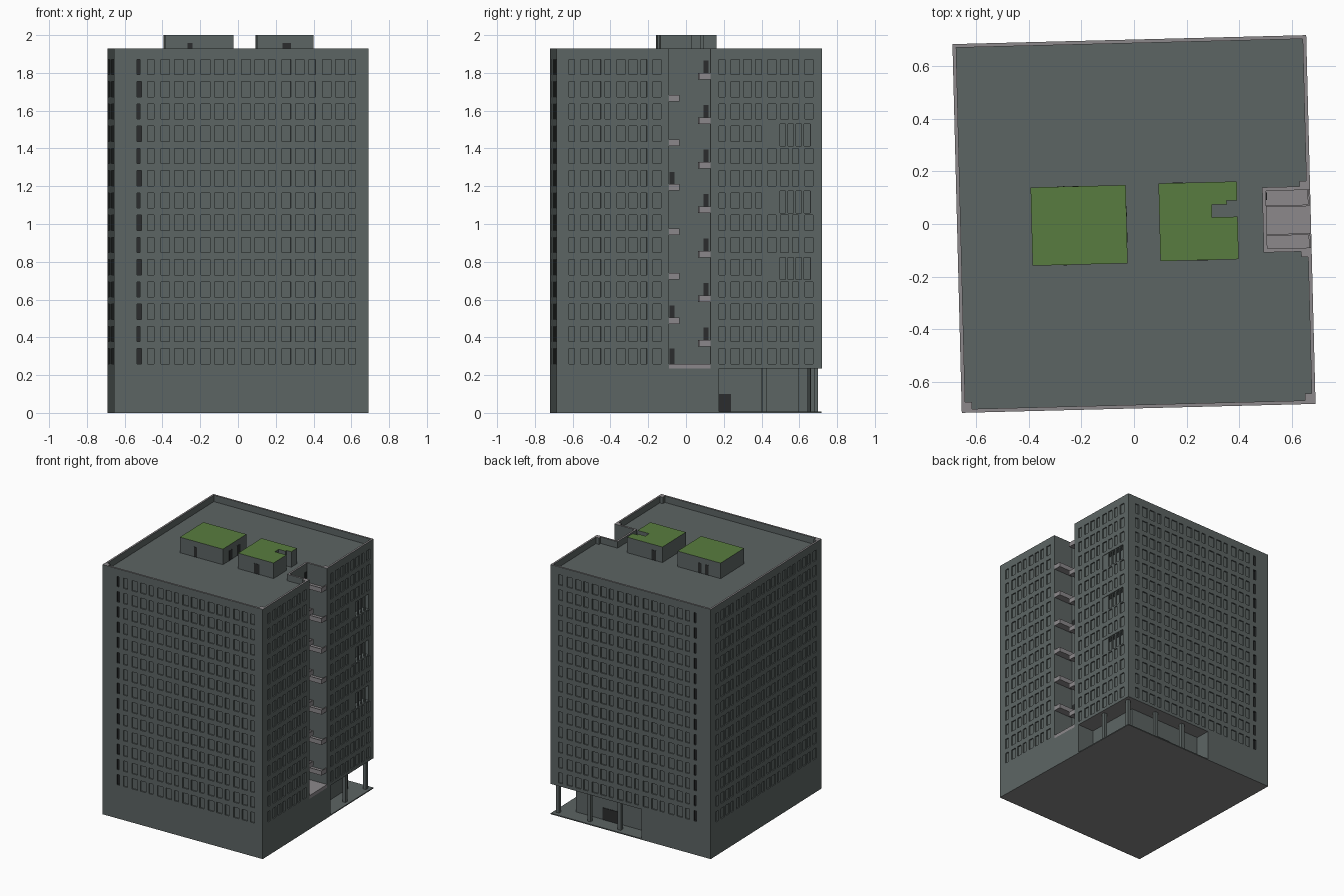
import bpy, bmesh, math

if "Cube" in bpy.data.objects:
    bpy.data.objects.remove(bpy.data.objects["Cube"])

ROT = math.radians(1.45)          # the whole block is turned slightly
HX, HY = 0.6735, 0.7020           # half footprint
ROOF, TOP, SOFFIT = 1.88, 1.93, 0.235
PITCH, FLOORS = 0.1178, 14


def material(name, rgb):
    m = bpy.data.materials.new(name)
    m.diffuse_color = (*rgb, 1)
    m.use_nodes = True
    m.node_tree.nodes["Principled BSDF"].inputs["Base Color"].default_value = m.diffuse_color
    return m


MATS = [material("wall_slate", (0.108, 0.129, 0.126)),
        material("pale_grey", (0.262, 0.247, 0.258)),
        material("roof_green", (0.098, 0.202, 0.050)),
        material("dark_glass", (0.024, 0.026, 0.027)),
        material("base_grey", (0.240, 0.236, 0.232))]
WALL, PALE, GREEN, DARK, BASE = range(5)


def finish(name, bm):
    me = bpy.data.meshes.new(name)
    bm.to_mesh(me)
    bm.free()
    for m in MATS:
        me.materials.append(m)
    ob = bpy.data.objects.new(name, me)
    ob.rotation_euler.z = ROT
    bpy.context.collection.objects.link(ob)
    return ob


def add_prism(bm, pts, z0, z1, side=WALL, top=None, bottom=None):
    lo = [bm.verts.new((x, y, z0)) for x, y in pts]
    hi = [bm.verts.new((x, y, z1)) for x, y in pts]
    n = len(pts)
    for i in range(n):
        j = (i + 1) % n
        bm.faces.new((lo[i], lo[j], hi[j], hi[i])).material_index = side
    bm.faces.new(hi).material_index = side if top is None else top
    bm.faces.new(lo[::-1]).material_index = side if bottom is None else bottom


def rect(x0, x1, y0, y1):
    return [(x0, y0), (x1, y0), (x1, y1), (x0, y1)]


def prism(name, pts, z0, z1, side=WALL, top=None, bottom=None):
    bm = bmesh.new()
    add_prism(bm, pts, z0, z1, side, top, bottom)
    return finish(name, bm)


def boxes(name, specs, side=WALL, top=None):
    bm = bmesh.new()
    for x0, x1, y0, y1, z0, z1 in specs:
        add_prism(bm, rect(x0, x1, y0, y1), z0, z1, side, top)
    return finish(name, bm)


def wall(name, p0, p1, z0, z1, holes=()):
    """Flat wall from p0 to p1 (outside on the right) with recessed openings."""
    bm = bmesh.new()
    length = math.dist(p0, p1)
    dx, dy = (p1[0] - p0[0]) / length, (p1[1] - p0[1]) / length

    def quad(corners, mat):
        vs = [bm.verts.new((p0[0] + dx * u - dy * d, p0[1] + dy * u + dx * d, z))
              for u, z, d in corners]
        bm.faces.new(vs).material_index = mat

    us = sorted({0, length, *(round(v, 5) for h in holes for v in h[:2])})
    zs = sorted({z0, z1, *(round(v, 5) for h in holes for v in h[2:4])})
    for a, b in zip(us, us[1:]):
        for c, e in zip(zs, zs[1:]):
            mu, mz = (a + b) / 2, (c + e) / 2
            if not any(h[0] < mu < h[1] and h[2] < mz < h[3] for h in holes):
                quad([(a, c, 0), (b, c, 0), (b, e, 0), (a, e, 0)], WALL)
    for a, b, c, e, d, pane, reveal in holes:
        quad([(a, c, d), (b, c, d), (b, e, d), (a, e, d)], pane)
        ring = [(a, c), (b, c), (b, e), (a, e)]
        for (ua, za), (ub, zb) in zip(ring, ring[1:] + ring[:1]):
            quad([(ua, za, 0), (ub, zb, 0), (ub, zb, d), (ua, za, d)], reveal)
    bmesh.ops.remove_doubles(bm, verts=bm.verts, dist=1e-5)
    return finish(name, bm)


def windows(u0, u1, count, dark=(), skip=()):
    """Evenly spaced window columns on every floor; dark columns get dark panes."""
    out, step = [], (u1 - u0) / count
    for k in range(count):
        a = u0 + step * (k + 0.22)
        w = step * (0.66 if k % 3 else 0.48)
        for f in range(FLOORS):
            z = 0.26 + PITCH * f
            h = (a, a + w, z, z + 0.08, 0.009, WALL, WALL)
            if not any(h[0] < s[1] and h[1] > s[0] and h[2] < s[3] and h[3] > s[2] for s in skip):
                out.append(h)
    for u in dark:
        for f in range(FLOORS):
            z = 0.26 + PITCH * f
            w = 0.024 if f % 2 == 0 else 0.018
            out.append((u, u + w, z, z + 0.08, 0.015, DARK, DARK))
    return out


# balcony slot on the right side, arcade at the back right corner
SX, SY0, SY1 = 0.505, -0.107, 0.113
AX, AY = -0.092, 0.158            # where the arcade opening starts
IX, IY = 0.535, 0.585             # arcade inner walls

# outer walls
wall("front_wall", (-HX, -HY), (HX, -HY), 0, ROOF,
     windows(0.16, 1.30, 16, dark=(0.120,)))
wall("left_wall", (-HX, HY), (-HX, -HY), 0, ROOF, windows(0.05, 1.35, 20))
wall("back_wall", (HX, HY), (-HX, HY), SOFFIT, ROOF,
     windows(0.05, 1.19, 16, dark=(1.205,)))
wall("back_wall_base", (AX, HY), (-HX, HY), 0, SOFFIT)
wall("right_wall_front", (HX, -HY), (HX, SY0), 0, ROOF, windows(0.05, 0.56, 8))
loggias = [(0.421 - SY1, 0.641 - SY1, z, z + 0.117, 0.05, WALL, WALL)
           for z in (0.705, 1.0585, 1.412)]
wall("right_wall_back", (HX, SY1), (HX, HY), SOFFIT, ROOF,
     windows(0.03, 0.55, 8, skip=loggias) + loggias)
wall("right_wall_base", (HX, SY0), (HX, AY), 0, SOFFIT)

# loggia screens: a solid panel and slim posts
boxes("loggia_screens", [(HX - 0.012, HX - 0.004, y, y + w, h[2], h[3])
                         for h in loggias
                         for y, w in ((0.421, 0.06), (0.511, 0.012), (0.553, 0.012), (0.595, 0.012))])

# balcony slot walls and floor
wall("slot_side_front", (HX, SY0), (SX, SY0), SOFFIT, ROOF)
wall("slot_back", (SX, SY0), (SX, SY1), SOFFIT, ROOF)
wall("slot_side_back", (SX, SY1), (HX, SY1), SOFFIT, ROOF)
prism("slot_floor", rect(SX, HX, SY0, SY1), SOFFIT - 0.004, SOFFIT + 0.025, PALE)

# alternating balconies with dark doors behind them
slabs, rails, doors = [], [], [(SX, SX + 0.004, SY0 + 0.006, SY0 + 0.034, 0.26, 0.34)]
for i in range(13):
    z = 0.352 + PITCH * i
    a, b = (SY1 - 0.062, SY1) if i % 2 == 0 else (SY0, SY0 + 0.055)
    slabs.append((SX, HX - 0.004, a, b, z, z + 0.014))
    e = a if i % 2 == 0 else b - 0.006
    rails.append((SX, HX - 0.004, e, e + 0.006, z + 0.014, z + 0.035))
    rails.append((HX - 0.01, HX - 0.004, a, b, z + 0.014, z + 0.035))
    d = SY1 - 0.034 if i % 2 == 0 else SY0 + 0.006
    if i % 2 == 0 or i in (1, 7):
        doors.append((SX, SX + 0.004, d, d + 0.028, z + 0.014, z + 0.1))
boxes("balcony_slabs", slabs, PALE)
boxes("balcony_rails", rails, PALE)
boxes("balcony_doors", doors, DARK)

# roof deck and parapet
OUT = [(-HX, -HY), (HX, -HY), (HX, SY0), (SX, SY0), (SX, SY1), (HX, SY1), (HX, HY), (-HX, HY)]
prism("roof_deck", OUT, ROOF - 0.01, ROOF)
T = 0.014
boxes("parapet", [(-HX, HX, -HY, -HY + T, ROOF, TOP),
                  (-HX, HX, HY - T, HY, ROOF, TOP),
                  (-HX, -HX + T, -HY + T, HY - T, ROOF, TOP),
                  (HX - T, HX, -HY + T, SY0, ROOF, TOP),
                  (HX - T, HX, SY1, HY - T, ROOF, TOP),
                  (SX - T, SX, SY0 - T, SY1 + T, ROOF, TOP),
                  (SX, HX - T, SY0 - T, SY0, ROOF, TOP),
                  (SX, HX - T, SY1, SY1 + T, ROOF, TOP),
                  (-HX + T, -HX + 0.04, -HY + T, -HY + 0.04, ROOF, TOP),
                  (HX - 0.04, HX - T, -HY + T, -HY + 0.04, ROOF, TOP),
                  (HX - 0.04, HX - T, SY0 - 0.035, SY0 - T, ROOF, TOP),
                  (HX - 0.04, HX - T, SY1 + T, SY1 + 0.035, ROOF, TOP)], WALL, PALE)

# rooftop huts with green roofs
prism("roof_hut_left", rect(-0.39, -0.028, -0.149, 0.149), ROOF, 2.0, WALL, GREEN)
prism("roof_hut_right",
      [(0.097, -0.144), (0.395, -0.144), (0.395, 0.018), (0.298, 0.018), (0.298, 0.066),
       (0.355, 0.066), (0.355, 0.08), (0.395, 0.08), (0.395, 0.152), (0.097, 0.152)],
      ROOF, 2.0, WALL, GREEN)
DZ = (ROOF, 1.957)
P = 0.0015
boxes("roof_hut_doors", [(-0.272, -0.246, -0.149 - P, -0.149, *DZ),
                         (0.232, 0.278, -0.144 - P, -0.144, *DZ),
                         (-0.028, -0.028 + P, -0.07, -0.03, *DZ),
                         (-0.028, -0.028 + P, 0.03, 0.07, *DZ),
                         (-0.29, -0.26, 0.149, 0.149 + P, *DZ),
                         (-0.23, -0.20, 0.149, 0.149 + P, *DZ),
                         (0.15, 0.19, 0.152, 0.152 + P, *DZ)], DARK)

# arcade: ceiling, inner walls, columns, doors
prism("arcade_ceiling", [(IX, AY), (HX, AY), (HX, HY), (AX, HY), (AX, IY), (IX, IY)],
      SOFFIT, SOFFIT + 0.004, WALL, bottom=BASE)
wall("arcade_wall_right", (IX, AY), (IX, IY), 0, SOFFIT)
wall("arcade_wall_back", (IX, IY), (AX, IY), 0, SOFFIT)
wall("arcade_end_right", (HX, AY), (IX, AY), 0, SOFFIT)
wall("arcade_end_back", (AX, IY), (AX, HY), 0, SOFFIT)
C, CX, CY = 0.026, HX - 0.05, HY - 0.06
boxes("arcade_columns", [(x, x + C, y, y + C, 0.005, SOFFIT) for x, y in
                         ((CX, CY), (CX, 0.385), (0.36, CY), (0.105, CY))])
boxes("arcade_doors", [(IX, IX + 0.004, AY + 0.004, AY + 0.066, 0.005, 0.1),
                       (0.18, 0.31, IY, IY + 0.004, 0.005, 0.1)], DARK)

# ground slab
prism("base_slab", rect(-HX + 0.001, HX - 0.001, -HY + 0.001, HY - 0.001),
      0, 0.008, WALL, bottom=BASE)
